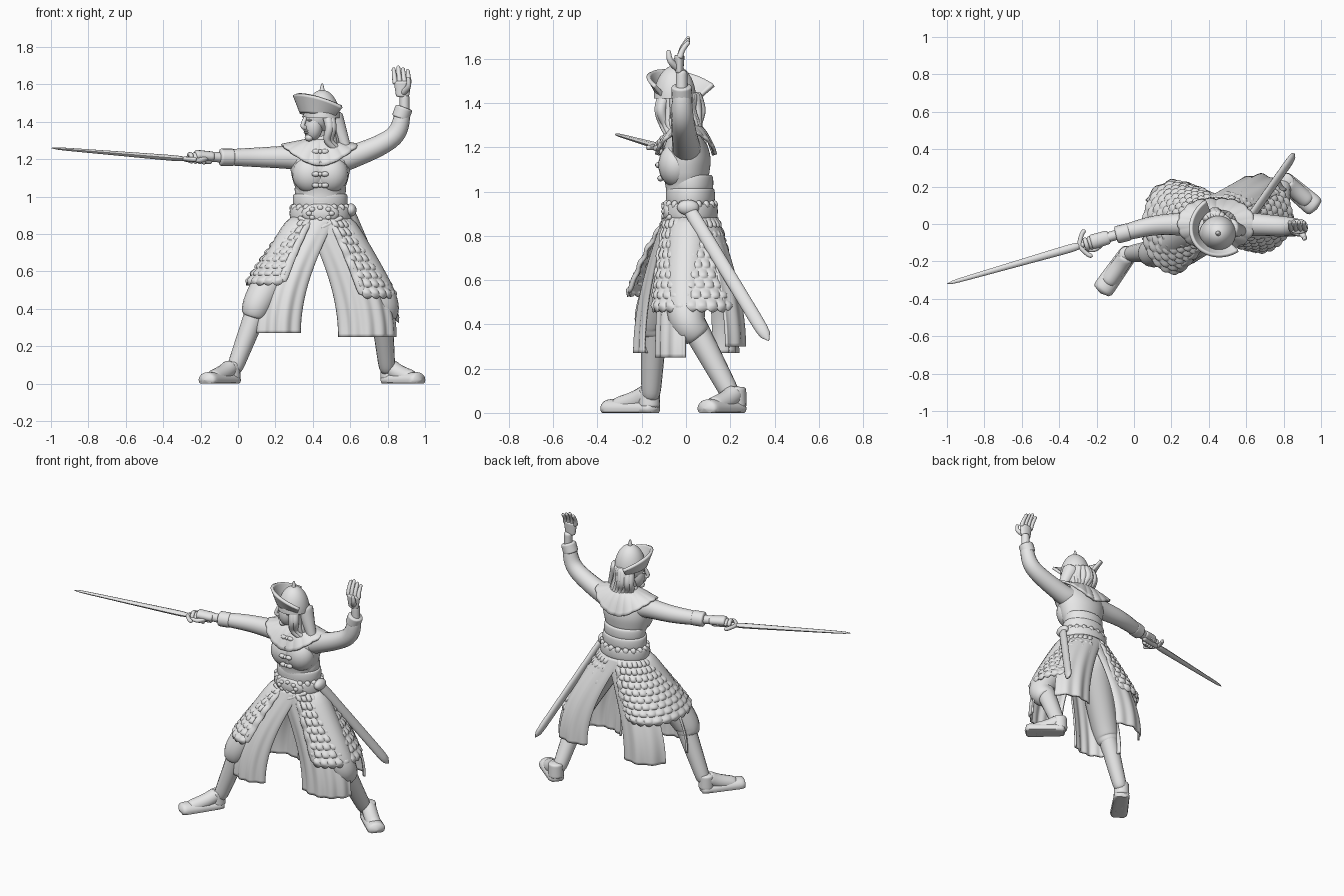
import bpy, bmesh, random
from math import sin, cos, pi, tau, radians
from mathutils import Vector, Matrix

random.seed(4)
default_cube = bpy.data.objects.get("Cube")
if default_cube:
    bpy.data.objects.remove(default_cube)
GREY = (0.8, 0.8, 0.8, 1)
grey = bpy.data.materials.new("plain grey")
grey.use_nodes = True
grey.diffuse_color = GREY
grey.node_tree.nodes["Principled BSDF"].inputs["Base Color"].default_value = GREY
ACROSS, DEPTH, UP = Vector((1, 0, 0)), Vector((0, 1, 0)), Vector((0, 0, 1))
BOTH_SIDES = (-1, 1)


def finish(name, bm, thickness=0):
    bmesh.ops.recalc_face_normals(bm, faces=bm.faces)
    mesh = bpy.data.meshes.new(name)
    bm.to_mesh(mesh)
    bm.free()
    mesh.materials.append(grey)
    part = bpy.data.objects.new(name, mesh)
    bpy.context.scene.collection.objects.link(part)
    if thickness:
        solid = part.modifiers.new("thickness", "SOLIDIFY")
        solid.thickness, solid.offset = thickness, 0
    bpy.ops.object.select_all(action="DESELECT")
    part.select_set(True)
    bpy.context.view_layer.objects.active = part
    bpy.ops.object.shade_smooth_by_angle(angle=radians(50))


def spline(points, steps):
    """Smooth curve through the points, sampled evenly."""
    knots = [Vector(point) for point in points]
    knots = [2 * knots[0] - knots[1]] + knots + [2 * knots[-1] - knots[-2]]
    curve = []
    for step in range(steps + 1):
        place = step / steps * (len(knots) - 3)
        start = min(int(place), len(knots) - 4)
        t = place - start
        a, b, c, d = knots[start:start + 4]
        bend = (2 * a - 5 * b + 4 * c - d) + (3 * b - a - 3 * c + d) * t
        curve.append(b + ((c - a) * t + bend * t * t) / 2)
    return curve


def surface(name, rows, closed=True, thickness=0):
    bm = bmesh.new()
    verts = [[bm.verts.new(point) for point in row] for row in rows]
    count = len(rows[0])
    for upper, lower in zip(verts, verts[1:]):
        for here in range(count if closed else count - 1):
            there = (here + 1) % count
            bm.faces.new((upper[here], upper[there], lower[there], lower[here]))
    if closed and not thickness:
        bm.faces.new(verts[0])
        bm.faces.new(verts[-1])
    finish(name, bm, thickness)


def tube(name, points, start, end, flat=1, thin_axis=DEPTH, steps=24, sides=16):
    """Tapered tube with rounded ends, flattened along one axis, kept above the ground."""
    spine = spline(points, steps)
    rows = []
    for step, centre in enumerate(spine):
        f = step / steps
        radius = max((start + (end - start) * f) * (1 - (2 * f - 1) ** 12) ** 0.5, 0.001)
        along = spine[min(step + 1, steps)] - spine[max(step - 1, 0)]
        side = along.cross(thin_axis).normalized()
        normal = side.cross(along).normalized() * flat
        ring = [centre + radius * (side * cos(tau * k / sides) + normal * sin(tau * k / sides))
                for k in range(sides)]
        for point in ring:
            point.z = max(point.z, 0)
        rows.append(ring)
    surface(name, rows)


def blob(name, centre, size, turn=Matrix()):
    bm = bmesh.new()
    bmesh.ops.create_uvsphere(bm, u_segments=20, v_segments=14, radius=1)
    bm.transform(Matrix.Translation(centre) @ turn @ Matrix.Diagonal((*size, 1)))
    finish(name, bm)


def stack(name, centre, profile, steps=24, sides=48):
    """Upright body of level ellipses (height, half width, half depth)."""
    rows = []
    for height, width, depth in spline(profile, steps):
        rows.append([(centre.x + width * cos(tau * k / sides), centre.y + depth * sin(tau * k / sides), height)
                     for k in range(sides)])
    surface(name, rows)


def skirt(name, hem, size, waist_span, hem_span, scales=(), folds=0):
    """Cloth spreading from the belt to an elliptical hem around one leg."""
    columns, lines = (112, 80) if scales else (48, 36)
    reach = 0.7 if scales else pi / 2
    rows = []
    for line in range(lines + 1):
        v, row = line / lines, []
        spread = sin(v * reach) / sin(reach)
        centre = Vector((*BELT.lerp(hem, spread).xy, BELT.z + (hem.z - BELT.z) * v))
        radii = Vector((0.15, 0.12)).lerp(Vector(size), spread)
        for column in range(columns + 1):
            u = column / columns
            top = waist_span[0] + (waist_span[1] - waist_span[0]) * u
            low = hem_span[0] + (hem_span[1] - hem_span[0]) * u
            angle = radians(top + (low - top) * spread)
            out = Vector((cos(angle), sin(angle), 0))
            point = centre + Vector((radii.x * out.x, radii.y * out.y, 0))
            if scales:
                course = min(v * scales[1], scales[1] - 0.001)
                hump = 1 - (2 * ((u * scales[0] + int(course) % 2 / 2) % 1) - 1) ** 2
                point += out * 0.012 * hump * sin(pi * (course % 1) ** 1.5)
                point.z -= 0.015 * hump * (line == lines)
            else:
                point += out * 0.006 * v * sin(folds * u * tau)
            row.append(point)
        rows.append(row)
    surface(name, rows, False, 0.012)
    if scales:
        for edge in (0, -1):
            tube(name + "_border", [row[edge] for row in rows[::8]], 0.015, 0.025, 0.5)


# Torso, sash, belt and buckle
BODY, BELT = Vector((0.44, 0, 1)), Vector((0.44, 0.02, 0.88))
stack("torso", BODY, [(0.85, 0.14, 0.1), (1, 0.12, 0.09), (1.08, 0.145, 0.105), (1.16, 0.16, 0.11),
                      (1.25, 0.15, 0.08), (1.3, 0.06, 0.05)])
for side in BOTH_SIDES:
    blob("chest", BODY + Vector((side * 0.055, -0.045, 0.12)), (0.095, 0.08, 0.1))
    tube("buckle_rim", [BELT + Vector((side * x, -0.13 + x / 3, x / 2 - 0.05)) for x in (0, 0.06, 0.12)], 0.013, 0.013)
for name, height, width in (("belt", 0.03, 0.16), ("waist_sash", 0.1, 0.143), ("bodice_hem", 0.16, 0.133)):
    level = BELT.z + height
    stack(name, BELT, [(level + rise * 0.03, width - inset, width * 0.75 - inset)
                       for rise, inset in ((-1, 0.03), (-1, 0), (1, 0), (1, 0.03))])
for k in range(18):
    angle = tau * k / 18
    blob("belt_stud", BELT + Vector((0.145 * cos(angle), 0.11 * sin(angle), 0.06)), (0.02, 0.016, 0.02))
blob("buckle_plate", BELT + Vector((0, -0.1, 0.03)), (0.1, 0.03, 0.055))
for k in range(8):
    angle = tau * k / 8
    blob("buckle_boss", BELT + Vector((0.06 * cos(angle), -0.12, 0.03 + 0.03 * sin(angle))), (0.016, 0.012, 0.013))

# Chest toggles
for k in range(4):
    middle = BODY + Vector((0, -0.125 + 0.01 * abs(k - 1), 0.06 + 0.06 * k))
    blob("toggle", middle, (0.012, 0.015, 0.012))
    for side in BOTH_SIDES:
        blob("toggle_loop", middle + side * 0.024 * ACROSS, (0.021, 0.014, 0.014))

# Scalloped shoulder collar and neck
rows = []
for ring in range(13):
    t, row = ring / 12, []
    for k in range(144):
        a = tau * k / 144
        reach = 0.06 + t * (0.1 + 0.04 * abs(cos(a)) + 0.008 * abs(cos(9 * a)))
        drop = 0.03 * t + 0.11 * t * t * sin(a) ** 2
        row.append(BODY + Vector((reach * cos(a), 0.78 * reach * sin(a), 0.305 - drop)))
    rows.append(row)
surface("shoulder_collar", rows, True, 0.014)
stack("collar_band", BODY, [(1.27, 0.075, 0.065), (1.31, 0.07, 0.06), (1.33, 0.05, 0.05)])
tube("neck", [BODY + 0.24 * UP, (0.42, -0.02, 1.38)], 0.05, 0.045)

# Head, turned toward the sword
turn = Matrix.Rotation(radians(-57), 4, "Z")
head = Matrix.Translation((0.43, -0.035, 1.4)) @ turn


def on_head(x, y, z):
    return head @ Vector((x, y, z))


for name, y, z, size in (("skull", 0, 0.03, (0.07, 0.085, 0.085)), ("face", -0.035, -0.02, (0.056, 0.05, 0.08)),
                         ("chin", -0.06, -0.085, (0.025, 0.022, 0.02)), ("upper_lip", -0.08, -0.047, (0.02, 0.011, 0.006)),
                         ("lower_lip", -0.078, -0.058, (0.018, 0.011, 0.006))):
    blob(name, on_head(0, y, z), size, turn)
tube("nose", [on_head(0, -0.08, 0.03), on_head(0, -0.1, -0.02), on_head(0, -0.08, -0.035)], 0.01, 0.014)
for side in BOTH_SIDES:
    for name, height in (("eye", 0.008), ("brow", 0.028)):
        blob(name, on_head(side * 0.026, -0.074, height), (0.016, 0.011, 0.006), turn)

# Wavy hair locks falling behind the shoulder
for k in range(17):
    angle = radians(11 * (k - 8))
    x, y = 0.075 * sin(angle), 0.08 * cos(angle)
    sway = random.uniform(-0.02, 0.02)
    tube("hair_lock", [on_head(x, y, 0.05), on_head(x * 1.2 + sway, y * 1.1, -0.03), on_head(x * 1.1, y * 1.4, -0.1),
                       on_head(x + sway, y + 0.06, -0.17 + sway)], 0.028, 0.014, sides=10)
tube("hair_tail", [(0.5, -0.02, 1.44), (0.545, -0.03, 1.34), (0.6, -0.04, 1.2)], 0.06, 0.02)

# Domed hat with upturned brim
HAT = Vector((0.45, -0.05, 1.45))
stack("hat_dome", HAT, [(HAT.z - 0.03 + 0.15 * sin(a), 0.095 * cos(a), 0.095 * cos(a))
                        for a in (k * pi / 17 for k in range(9))])
tube("hat_spike", [HAT + 0.1 * UP, HAT + 0.155 * UP], 0.018, 0.005)
rows = []
for ring in range(9):
    t, row = ring / 8, []
    for k in range(41):
        s = k / 20 - 1
        reach = 0.1 + t * (0.035 + 0.03 * abs(s) ** 3)
        lift = 0.05 - 0.02 * s * s + t * (0.1 - 0.05 * s * s)
        row.append(on_head(reach * sin(1.8 * s), 0.01 - reach * cos(1.8 * s), lift))
    rows.append(row)
surface("hat_brim", rows, False, 0.018)

# Arms with cuffs
right_wrist, left_wrist = Vector((-0.1, -0.06, 1.21)), Vector((0.89, -0.02, 1.48))
right_elbow, left_elbow = Vector((0.1, -0.01, 1.21)), Vector((0.83, -0.015, 1.32))
for side, shoulder, elbow, wrist in (("right", -0.16, right_elbow, right_wrist), ("left", 0.16, left_elbow, left_wrist)):
    joint = BODY + Vector((shoulder, 0, 0.21))
    tube(side + "_sleeve", [joint.lerp(BODY + 0.2 * UP, 0.6), joint, elbow, wrist], 0.074, 0.041)
    tube(side + "_cuff", [elbow.lerp(wrist, 0.6), wrist], 0.047, 0.047)

# Raised open hand
tube("left_wrist", [left_wrist - 0.05 * UP, left_wrist + 0.07 * UP], 0.026, 0.026)
palm = left_wrist + Vector((-0.01, -0.01, 0.1))
tube("left_palm", [palm - 0.05 * UP, palm + 0.04 * UP], 0.034, 0.048, 0.5)
for k in range(4):
    base = palm + Vector((0.036 - 0.025 * k, 0, 0.02))
    tip = base + Vector((-0.01, 0.045, 0.1 - 0.01 * abs(k - 2)))
    tube("left_finger", [base, base.lerp(tip, 0.5) - 0.008 * DEPTH, tip], 0.015, 0.01, sides=10)
tube("left_thumb", [palm - 0.03 * UP, palm + Vector((0.03, -0.04, 0.01)), palm + Vector((0.03, -0.05, 0.06))], 0.018, 0.01)

# Sword, guard and gripping hand
tip, hilt = Vector((-1, -0.32, 1.26)), Vector((-0.27, -0.11, 1.2))
aim = (tip - hilt).normalized()
cross = aim.cross(UP).normalized()
tube("sword_blade", [hilt, tip], 0.024, 0.01, 0.7, UP, sides=8)
tube("sword_grip", [hilt - 0.14 * aim, hilt + 0.02 * aim], 0.017, 0.016)
tube("sword_guard", [hilt + 0.075 * s * cross + aim * (0.02 - 0.05 * s * s) for s in (-1, -0.7, 0, 0.7, 1)], 0.012, 0.012, 1, UP)
tube("right_wrist", [right_wrist - 0.05 * aim, right_wrist + 0.06 * aim], 0.027, 0.027)
tube("right_palm", [right_wrist + 0.03 * aim, right_wrist + 0.14 * aim], 0.037, 0.04, 0.75, UP)
for k in range(4):
    centre = hilt - aim * (0.015 + 0.023 * k)
    tube("right_finger", [centre + 0.028 * (cross * cos(a) + UP * sin(a)) for a in range(5)], 0.013, 0.012, sides=10)
tube("right_thumb", [right_wrist + 0.05 * aim, hilt - 0.06 * aim - 0.04 * cross, hilt - 0.03 * cross], 0.016, 0.01)

# Scabbard
mouth, end = Vector((0.59, -0.01, 0.96)), Vector((0.86, 0.375, 0.325))
tube("scabbard", [mouth, end], 0.031, 0.03, 0.6, ACROSS)
blob("scabbard_mount", mouth.lerp(end, 0.05), (0.03, 0.05, 0.035))

# Legs, boots and shoes
for side, hip, knee, ankle, heel, toe in (
        ("right", 0.38, (0.13, -0.14, 0.47), (-0.03, -0.16, 0.05), (-0.01, -0.13, 0.02), (-0.18, -0.37, 0.02)),
        ("left", 0.5, (0.76, 0, 0.46), (0.8, 0.22, 0.05), (0.78, 0.25, 0.02), (0.98, 0.08, 0.02))):
    knee, ankle, heel, toe = map(Vector, (knee, ankle, heel, toe))
    tube(side + "_trouser", [(hip, 0.02, BELT.z), knee, knee.lerp(ankle, 0.3)], 0.11, 0.062)
    tube(side + "_boot_shaft", [knee, ankle], 0.064, 0.042)
    tube(side + "_shoe", [heel, toe], 0.05, 0.058, 0.75, UP)
    back = heel.lerp(toe, 0.15)
    tube(side + "_heel", [back, back + 0.1 * UP], 0.05, 0.047, 1, DEPTH)
    tube(side + "_instep", [back + 0.07 * UP, heel.lerp(toe, 0.4) + 0.035 * UP, heel.lerp(toe, 0.8)], 0.046, 0.046)

# Under-tunic panels and scaled armour skirts around each leg
right, left = Vector((0.22, -0.02, 0.27)), Vector((0.67, 0.04, 0.25))
skirt("right_front_tunic", right, (0.18, 0.21), (-60, -170), (-52, -165), folds=5)
skirt("left_front_tunic", left, (0.18, 0.17), (-122, -10), (-136, -15), folds=5)
skirt("right_back_tunic", right, (0.19, 0.25), (70, 150), (60, 145), folds=3)
skirt("left_back_tunic", left + 0.05 * UP, (0.19, 0.22), (110, 30), (120, 40), folds=3)
skirt("right_scale_skirt", right + 0.27 * UP, (0.17, 0.24), (-110, -260), (-85, -300), (13, 9))
skirt("left_scale_skirt", left + 0.22 * UP, (0.17, 0.185), (-70, 80), (-90, 110), (13, 9))
